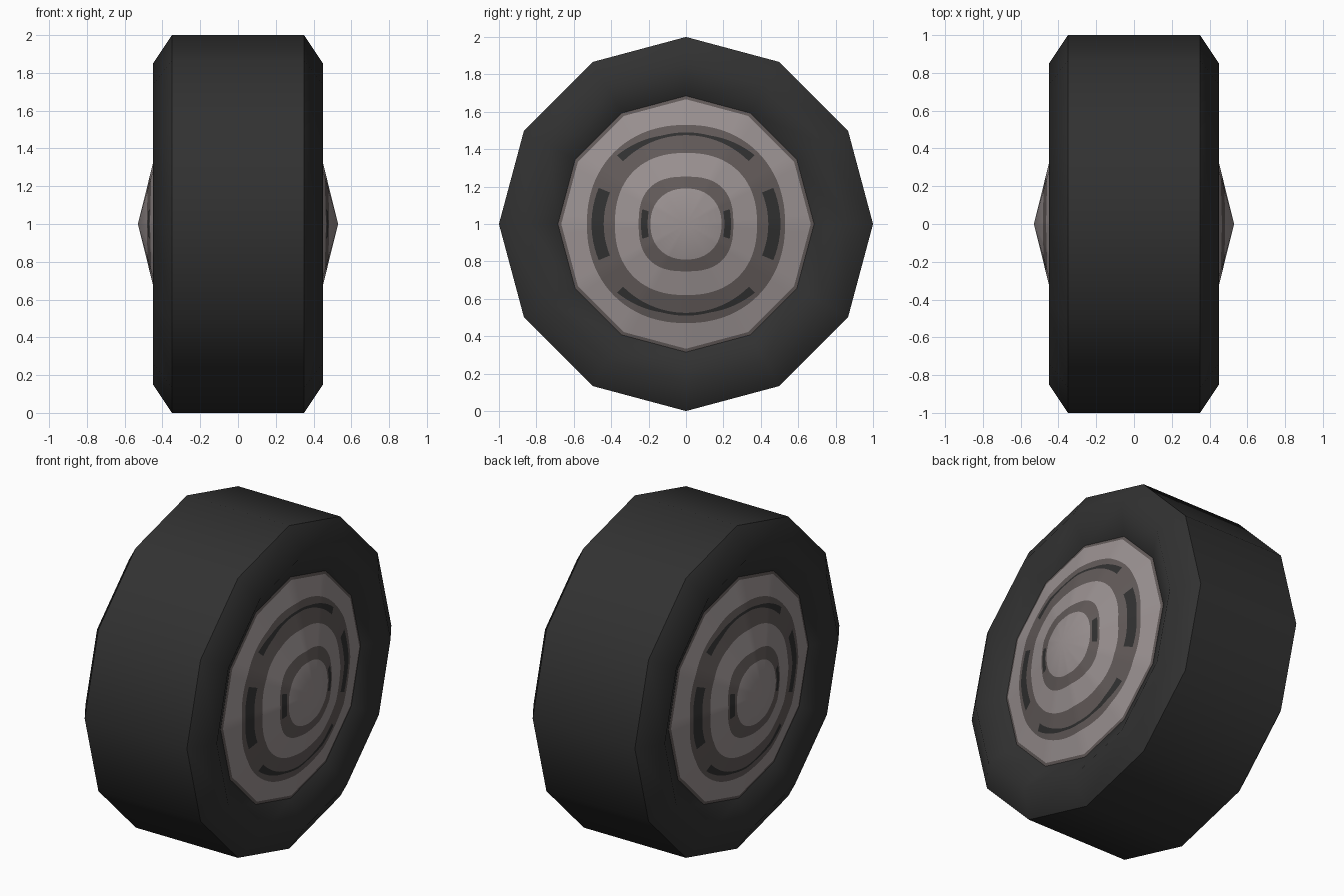
import bpy, bmesh, math
from math import sin, cos, pi, radians

if "Cube" in bpy.data.objects:
    bpy.data.objects.remove(bpy.data.objects["Cube"])


def mat(name, rgb):
    m = bpy.data.materials.new(name)
    m.diffuse_color = (*rgb, 1)
    m.use_nodes = True
    m.node_tree.nodes["Principled BSDF"].inputs["Base Color"].default_value = m.diffuse_color
    return m


RUBBER = mat("black rubber", (0.031, 0.031, 0.031))
SILVER = mat("light grey metal", (0.33, 0.29, 0.29))
GREY = mat("dark grey metal", (0.125, 0.105, 0.102))

SIDES = 12
HUB_R, HUB_X, TIP_X = 0.685, 0.36, 0.53


def make(name, bm, mats):
    bmesh.ops.recalc_face_normals(bm, faces=bm.faces)
    for f in bm.faces:
        f.smooth = True
    me = bpy.data.meshes.new(name)
    bm.to_mesh(me)
    bm.free()
    for m in mats:
        me.materials.append(m)
    ob = bpy.data.objects.new(name, me)
    bpy.context.collection.objects.link(ob)
    return ob


# Tyre: twelve-sided profile spun round the x axis
profile = [(-HUB_X, HUB_R), (-0.45, 0.85), (-0.35, 1), (0.35, 1), (0.45, 0.85), (HUB_X, HUB_R)]
bm = bmesh.new()
rings = [[bm.verts.new((x, r * cos(2 * pi * i / SIDES), 1 + r * sin(2 * pi * i / SIDES)))
          for i in range(SIDES)] for x, r in profile]
for a, b in zip(rings, rings[1:]):
    for i in range(SIDES):
        j = (i + 1) % SIDES
        bm.faces.new((a[i], a[j], b[j], b[i]))
for ring in rings[2:4]:                       # crisp tread edges
    for i in range(SIDES):
        bm.edges.get((ring[i], ring[(i + 1) % SIDES])).smooth = False
make("tyre", bm, [RUBBER])


# Hub: shallow twelve-sided cone cut into painted rings
def polygon(r, t):
    return r * cos(pi / SIDES) / cos(t % (2 * pi / SIDES) - pi / SIDES)


def rounded(r, t, p):
    return r / (abs(cos(t)) ** p + abs(sin(t)) ** p) ** (1 / p)


def from_side(t):                             # angle away from the y axis
    return math.asin(min(1, abs(sin(t))))


def patch_in(t):
    return 0.44 if from_side(t) < radians(35) else 0.475


def patch_out(t):
    a = from_side(t)
    if a < radians(35):
        return 0.505
    return 0.49 + 0.03 * max(0, (radians(75) - a) / radians(30))


bounds = [lambda t: rounded(0.19, t, 2.2), lambda t: rounded(0.205, t, 2.4),
          lambda t: rounded(0.24, t, 2.4), lambda t: rounded(0.253, t, 2.6),
          lambda t: rounded(0.38, t, 2.3), patch_in, patch_out,
          lambda t: rounded(0.53, t, 2.15), lambda t: polygon(0.667, t),
          lambda t: polygon(HUB_R, t)]
# 0 silver, 1 grey, 2 rubber-black patches
colours = [1, 1, 1, 0, 1, 1, 1, 0, 1]
N = 96


def colour(k, t):
    a = from_side(t)
    if k == 1 and a < radians(17):
        return 2
    if k == 5 and (a < radians(23) or a > radians(46)):
        return 2
    return colours[k]


for side, label in ((1, "right"), (-1, "left")):
    bm = bmesh.new()
    rings = []
    for b in bounds:
        ring = []
        for i in range(N):
            t = 2 * pi * i / N
            r = b(t)
            x = TIP_X - (TIP_X - HUB_X) * r / polygon(HUB_R, t)
            ring.append(bm.verts.new((side * x, r * cos(t), 1 + r * sin(t))))
        rings.append(ring)
    tip = bm.verts.new((side * TIP_X, 0, 1))
    for i in range(N):
        j = (i + 1) % N
        bm.faces.new((tip, rings[0][i], rings[0][j]))
        for k in range(len(rings) - 1):
            f = bm.faces.new((rings[k][i], rings[k + 1][i], rings[k + 1][j], rings[k][j]))
            f.material_index = colour(k, 2 * pi * (i + 0.5) / N)
    # outward-facing check: open disc, so orient explicitly
    ob = make("hub_" + label, bm, [SILVER, GREY, RUBBER])
    if ob.data.polygons[0].normal.x * side < 0:
        ob.data.flip_normals()
